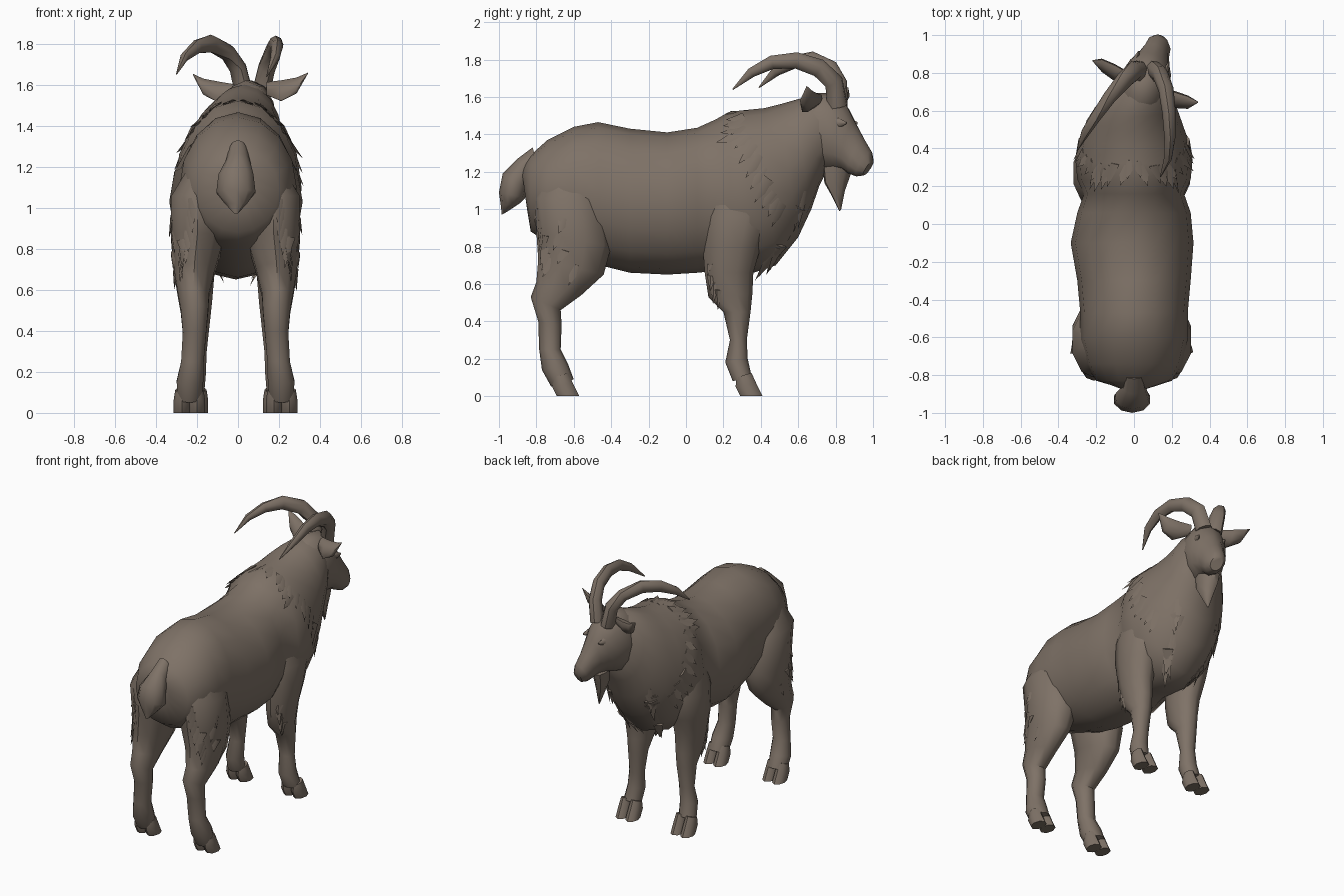
import bpy, bmesh, math, random
from mathutils import Vector
from mathutils.bvhtree import BVHTree

random.seed(4)
if "Cube" in bpy.data.objects:
    bpy.data.objects.remove(bpy.data.objects["Cube"])

fur = bpy.data.materials.new("brown_fur")
fur.use_nodes = True
COLOUR = (0.21, 0.168, 0.135, 1)
fur.diffuse_color = COLOUR
fur.node_tree.nodes["Principled BSDF"].inputs["Base Color"].default_value = COLOUR

all_verts, all_faces = [], []   # gathered surface that the tufts are rooted on


def finish(name, bm, angle=50):
    bmesh.ops.recalc_face_normals(bm, faces=bm.faces)
    mesh = bpy.data.meshes.new(name)
    bm.to_mesh(mesh)
    bm.free()
    ob = bpy.data.objects.new(name, mesh)
    bpy.context.collection.objects.link(ob)
    mesh.materials.append(fur)
    bpy.ops.object.select_all(action='DESELECT')
    ob.select_set(True)
    bpy.context.view_layer.objects.active = ob
    bpy.ops.object.shade_smooth_by_angle(angle=math.radians(angle))


def skin(name, rings, sides=12, root=False):
    """Skin elliptical rings, each given as centre, long axis, wide axis."""
    bm = bmesh.new()
    loops = []
    for c, u, v in rings:
        angles = [math.tau * i / sides for i in range(sides)]
        loops.append([bm.verts.new(c + u * math.cos(a) + v * math.sin(a)) for a in angles])
    for a, b in zip(loops, loops[1:]):
        for i in range(sides):
            j = (i + 1) % sides
            bm.faces.new((a[i], a[j], b[j], b[i]))
    bm.faces.new(loops[0])
    bm.faces.new(loops[-1])
    if root:
        bm.verts.index_update()
        start = len(all_verts)
        all_verts.extend(v.co.copy() for v in bm.verts)
        all_faces.extend([start + v.index for v in f.verts] for f in bm.faces)
    finish(name, bm)


def profile(name, rows, side=Vector((1, 0, 0)), sides=12, root=False):
    """Rows: x, first edge y z, second edge y z, half width."""
    rings = []
    for x, y0, z0, y1, z1, w in rows:
        a, b = Vector((x, y0, z0)), Vector((x, y1, z1))
        rings.append(((a + b) / 2, (a - b) / 2, side * w))
    skin(name, rings, sides, root)


def sweep(name, points, sides=8):
    """Tapered round tube: x, y, z, radius."""
    ps = [Vector(p[:3]) for p in points]
    rings = []
    for i, p in enumerate(ps):
        t = (ps[min(i + 1, len(ps) - 1)] - ps[max(i - 1, 0)]).normalized()
        u = t.cross(Vector((1, 0.3, 0))).normalized()
        r = points[i][3]
        rings.append((p, u * r * 1.1, t.cross(u) * r * 0.9))
    skin(name, rings, sides)


# Trunk and neck
profile("body", [
    (0, -.88, 1.22, -.85, 1.0, .08), (0, -.83, 1.29, -.83, .88, .2),
    (0, -.74, 1.37, -.74, .82, .255), (0, -.6, 1.44, -.62, .77, .285),
    (0, -.47, 1.465, -.46, .7, .285), (0, -.3, 1.43, -.3, .66, .3),
    (-.01, -.1, 1.41, -.1, .65, .325), (0, .06, 1.435, .06, .66, .3),
    (0, .16, 1.48, .16, .67, .265), (0, .23, 1.52, .24, .67, .3),
    (0, .32, 1.53, .36, .66, .31), (0, .42, 1.54, .48, .7, .285),
    (0, .5, 1.56, .6, .85, .25), (.01, .57, 1.58, .67, 1.0, .215),
    (.03, .64, 1.6, .715, 1.13, .18), (.05, .72, 1.6, .755, 1.21, .125)], sides=16, root=True)

# Head, turned to one side
YAW = 0.36
across = Vector((math.cos(YAW), -math.sin(YAW), 0))
forward = Vector((math.sin(YAW), math.cos(YAW), 0))


def head_rows(rows):
    return [(.06 + math.tan(YAW) * ((y0 + y1) / 2 - .755), y0, z0, y1, z1, w)
            for y0, z0, y1, z1, w in rows]


profile("head", head_rows([
    (.6, 1.57, .66, 1.22, .11), (.67, 1.62, .72, 1.2, .14), (.78, 1.62, .77, 1.2, .13),
    (.86, 1.55, .8, 1.21, .115), (.9, 1.47, .84, 1.21, .09), (.95, 1.38, .87, 1.19, .072),
    (.99, 1.31, .91, 1.175, .064), (1.0, 1.26, .95, 1.18, .04)]), across)
profile("beard", head_rows([
    (.73, 1.24, .89, 1.22, .06), (.74, 1.14, .875, 1.17, .055),
    (.78, 1.07, .85, 1.1, .035), (.82, .99, .83, 1.0, .004)]), across, 8)

# Brows over the eyes
for s, label in ((-1, "right"), (1, "left")):
    c = Vector((.085, .83, 1.46)) + across * s * .085
    skin(label + "_brow", [(c + forward * d, Vector((0, 0, r)), across * r * .6)
                           for d, r in ((-.06, .008), (-.02, .03), (.02, .026), (.06, .006))], 8)

# Ears
flat, thin = Vector((0, .035, .045)), Vector((0, .024, -.02))
for name, points in (
        ("right_ear", [(-.02, .77, 1.57), (-.1, .8, 1.565), (-.17, .84, 1.59), (-.22, .865, 1.65)]),
        ("left_ear", [(.14, .7, 1.58), (.21, .66, 1.57), (.285, .645, 1.595), (.34, .645, 1.655)])):
    skin(name, [(Vector(p), flat * k, thin * k) for p, k in zip(points, (.7, 1.1, .85, .06))], 8)

# Swept-back horns
radii = (.052, .048, .045, .04, .033, .024, .003)
for name, points in (
        ("right_horn", [(.03, .81, 1.55), (0, .81, 1.68), (-.05, .765, 1.755), (-.13, .67, 1.8),
                        (-.2, .57, 1.785), (-.26, .48, 1.735), (-.3, .39, 1.65)]),
        ("left_horn", [(.11, .81, 1.55), (.14, .79, 1.68), (.17, .71, 1.755), (.185, .59, 1.795),
                       (.19, .46, 1.785), (.18, .35, 1.73), (.14, .25, 1.64)])):
    sweep(name, [p + (r,) for p, r in zip(points, radii)])

# Legs: x, back edge y z, front edge y z, half width
HIND = [(.13, -.74, 1.25, -.55, 1.25, .07), (.185, -.82, 1.06, -.43, 1.05, .135),
        (.185, -.8, .88, -.4, .8, .135), (.2, -.79, .73, -.44, .65, .105),
        (.205, -.8, .61, -.56, .54, .08), (.2, -.83, .53, -.67, .46, .07),
        (.2, -.79, .4, -.665, .38, .06), (.21, -.785, .25, -.67, .25, .058),
        (.222, -.77, .14, -.63, .17, .068), (.225, -.72, .05, -.6, .09, .062)]
FORE = [(.17, .1, 1.17, .4, 1.17, .08), (.2, .09, .96, .45, .96, .115),
        (.2, .09, .8, .4, .8, .105), (.19, .1, .66, .36, .66, .09),
        (.185, .12, .53, .355, .55, .074), (.185, .2, .45, .345, .45, .064),
        (.19, .235, .3, .325, .3, .052), (.2, .21, .18, .33, .2, .058),
        (.21, .25, .08, .35, .11, .06)]
for s, label in ((-1, "right"), (1, "left")):
    for part, rows, heel in (("hind", HIND, -.7), ("front", FORE, .28)):
        profile(f"{label}_{part}_leg", [(s * r[0] - .012,) + r[1:] for r in rows],
                sides=10, root=True)
        # Cloven hoof
        for k, toe in ((-1, "inner"), (1, "outer")):
            x = s * (rows[-1][0] + k * .037) - .012
            profile(f"{label}_{part}_{toe}_toe", [
                (x, heel - .01, .1, heel + .07, .125, .032), (x, heel - .015, .05, heel + .095, .07, .04),
                (x, heel + .01, 0, heel + .13, 0, .04)], sides=8)

# Bushy tail
profile("tail", [
    (0, -.82, 1.33, -.79, 1.22, .045), (0, -.9, 1.27, -.83, 1.17, .06),
    (-.01, -.98, 1.19, -.85, 1.11, .09), (-.01, -1.0, 1.09, -.86, 1.06, .1),
    (-.01, -.99, 1.02, -.89, 1.03, .06), (-.01, -.985, .97, -.95, .99, .015)], sides=10)

# Ragged fur tufts, rooted on the surface
surface = BVHTree.FromPolygons(all_verts, all_faces)


def tufts(name, path, count, lean, length, width):
    bm = bmesh.new()
    way = Vector((0,) + lean).normalized()
    for s in (-1, 1):
        for i in range(count):
            f = i / (count - 1) * (len(path) - 1)
            k = min(int(f), len(path) - 2)
            y, z = Vector(path[k]).lerp(Vector(path[k + 1]), f - k)
            hit, n, _, _ = surface.ray_cast(Vector((s, y, z)), Vector((-s, 0, 0)))
            if hit is None:
                continue
            if n.x * s < 0:
                n = -n
            d = (way - n * way.dot(n)).normalized()
            side = d.cross(n) * width
            size = length * random.uniform(.7, 1.2)
            tip = bm.verts.new(hit + d * size + n * .012)
            base = [bm.verts.new(hit - d * size * .6 + o)
                    for o in (side - n * .012, n * .004, -side - n * .012, -n * .03)]
            for a in range(4):
                bm.faces.new((base[a], base[(a + 1) % 4], tip))
            bm.faces.new(base)
    finish(name, bm)


tufts("mane_edge", [(.27, 1.51), (.29, 1.4), (.37, 1.24), (.43, 1.08), (.5, .98)], 11, (-.6, -.8), .085, .045)
tufts("chest_edge", [(.6, .96), (.55, .86), (.5, .78), (.44, .72)], 9, (-.3, -1), .12, .045)
tufts("throat_fur", [(.62, 1.02), (.56, .88), (.47, .74)], 6, (-.1, -1), .12, .04)
tufts("thigh_fringe", [(-.8, 1.0), (-.78, .88), (-.76, .77), (-.74, .7)], 8, (-.4, -1), .085, .04)
tufts("flank_fringe", [(-.66, .92), (-.7, .8), (-.6, .66)], 4, (-.4, -1), .07, .04)
tufts("elbow_fringe", [(.12, .68), (.14, .58), (.17, .53)], 4, (-.1, -1), .06, .03)
tufts("withers_fringe", [(.3, 1.52), (.25, 1.45), (.24, 1.38)], 5, (-1, -.4), .07, .045)
